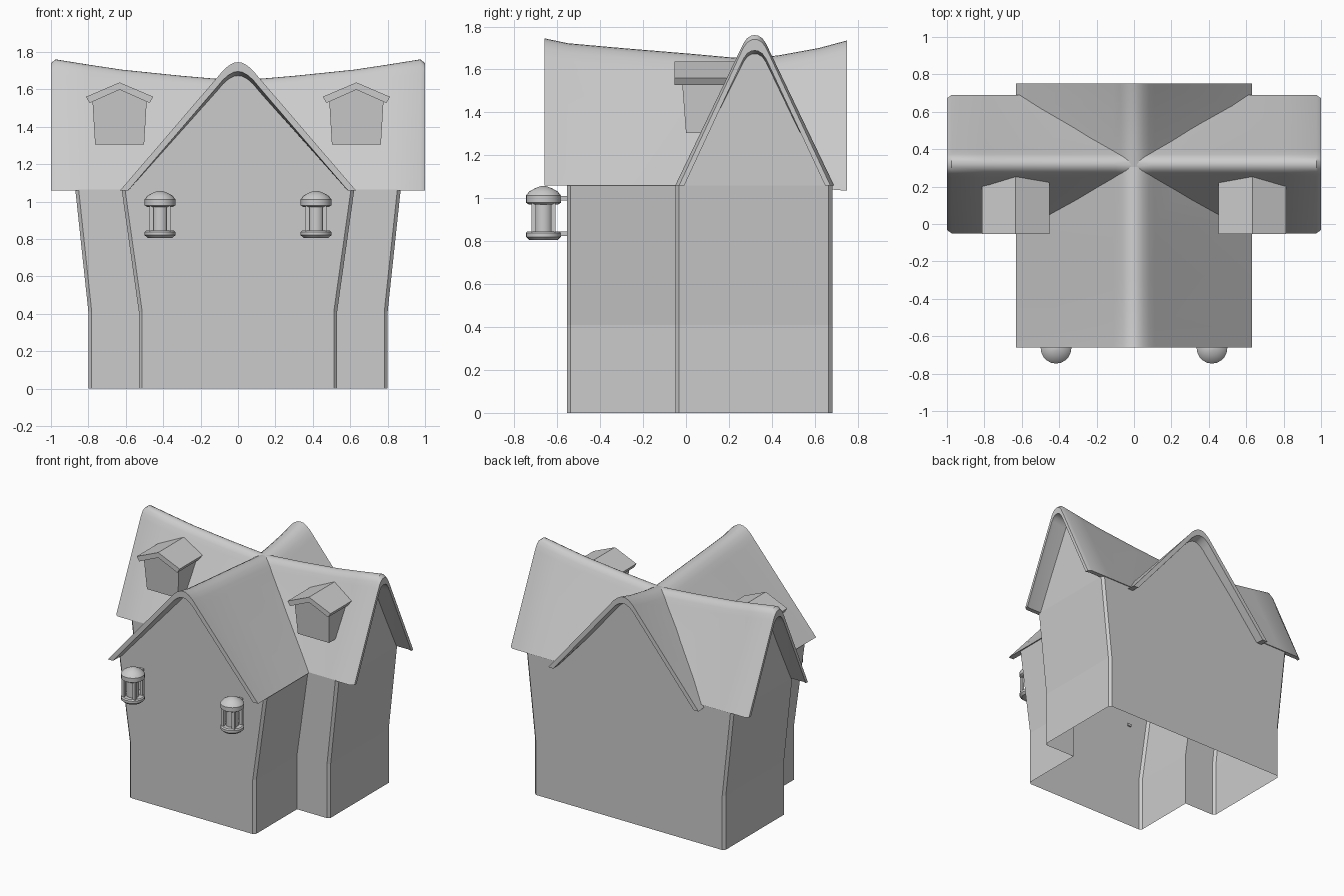
import bpy, bmesh, math
from mathutils import Matrix, Vector

if "Cube" in bpy.data.objects:
    bpy.data.objects.remove(bpy.data.objects["Cube"])

C = 0.32       # y of the roof crossing
EAVE = 1.06
# ridge rounding: (distance from ridge, drop below ridge)
CROSS = dict(hw=0.63, t=0.05, curve=[(0.11, 0.08), (0.08, 0.044), (0.05, 0.018), (0.022, 0.003)])
SIDE = dict(hw=0.37, t=0.07, curve=[(0.07, 0.075), (0.052, 0.038), (0.035, 0.014), (0.015, 0.002)])


def finish(name, bm, angle=None):
    bmesh.ops.recalc_face_normals(bm, faces=bm.faces)
    me = bpy.data.meshes.new(name)
    bm.to_mesh(me)
    bm.free()
    ob = bpy.data.objects.new(name, me)
    bpy.context.collection.objects.link(ob)
    if angle:
        bpy.ops.object.select_all(action='DESELECT')
        ob.select_set(True)
        bpy.context.view_layer.objects.active = ob
        bpy.ops.object.shade_smooth_by_angle(angle=math.radians(angle))
    return ob


def profile(kind, h, eave=EAVE, drop=0.0, shrink=0.0):
    """Gable outline, left eave to right eave, lowered by drop."""
    s, d = kind['curve'][0]
    hw = kind['hw'] - shrink
    slope = (h - d - eave) / (hw - s)
    half = [(hw - drop / slope, eave)] + [(u, h - k - drop) for u, k in kind['curve']]
    return [(-u, z) for u, z in half] + [(0, h - drop)] + [(u, z) for u, z in reversed(half)]


def roof_arm(name, kind, angle, stations, valley):
    """One roof arm from the crossing outwards, cut along its valleys."""
    bm = bmesh.new()
    rings = []
    for d, h, eave, sh in stations:
        outer = profile(kind, h, eave, 0, sh)
        inner = profile(kind, h, eave, kind['t'] - sh, sh)
        rings.append([bm.verts.new((u, d, z)) for u, z in outer + inner[::-1]])
    n = len(rings[0])
    for a, b in zip(rings, rings[1:]):
        for i in range(n):
            j = (i + 1) % n
            bm.faces.new((a[i], a[j], b[j], b[i]))
    e = rings[-1]
    for i in range(n // 2 - 1):
        bm.faces.new((e[i], e[i + 1], e[n - 2 - i], e[n - 1 - i]))
    U, D = valley
    for s in (-1, 1):
        bmesh.ops.bisect_plane(bm, geom=bm.verts[:] + bm.edges[:] + bm.faces[:],
                               plane_co=(0, -0.03, 0), plane_no=Vector((s / U, -1 / D, 0)).normalized(),
                               clear_outer=True)
    bm.transform(Matrix.Translation((0, C, 0)) @ Matrix.Rotation(math.radians(angle), 4, 'Z'))
    return finish(name, bm, 38)


# Roof arms: (distance, ridge height, eave height, end shrink)
side_st = [(-0.05, 1.645, EAVE, 0), (0.1, 1.655, EAVE, 0), (0.3, 1.672, EAVE, 0), (0.62, 1.705, EAVE, 0),
           (0.8, 1.732, EAVE, 0), (0.975, 1.76, EAVE, 0), (1.0, 1.74, EAVE, 0.018)]
front_st = [(-0.05, 1.645, EAVE, 0), (0.12, 1.657, EAVE, 0), (0.32, 1.675, EAVE, 0), (0.6, 1.698, EAVE, 0),
            (0.87, 1.722, EAVE, 0), (0.98, 1.745, EAVE, 0)]
back_st = [(-0.05, 1.645, EAVE, 0), (0.12, 1.667, EAVE, 0), (0.3, 1.7, 1.045, 0), (0.43, 1.735, 1.035, 0)]
roof_arm("roof_right", SIDE, -90, side_st, (0.37, 0.63))
roof_arm("roof_left", SIDE, 90, side_st, (0.37, 0.63))
roof_arm("roof_front", CROSS, 180, front_st, (0.63, 0.37))
roof_arm("roof_back", CROSS, 0, back_st, (0.63, 0.37))

# Walls: T-shaped open shell, flared above z = 0.41
bm = bmesh.new()
rings = []
c = 0.018
for z, w, m in ((0, 0.53, 0.80), (0.41, 0.53, 0.80), (1.065, 0.622, 0.87)):
    right = [(w - c, -0.555), (w, -0.555 + c), (w, -0.05), (m - c, -0.05), (m, -0.05 + c),
             (m, 0.683 - c), (m - c, 0.683)]
    plan = right + [(-x, y) for x, y in reversed(right)]
    rings.append([bm.verts.new((x, y, z)) for x, y in plan])
for a, b in zip(rings, rings[1:]):
    for i in range(len(a)):
        j = (i + 1) % len(a)
        bm.faces.new((a[i], a[j], b[j], b[i]))
# Gable ends above the walls
for y, h in ((-0.555, 1.72), (0.683, 1.715)):
    bm.faces.new([bm.verts.new((u, y, z)) for u, z in profile(CROSS, h, drop=0.03)])
for x in (-0.87, 0.87):
    bm.faces.new([bm.verts.new((x, C + u, z)) for u, z in profile(SIDE, 1.742, drop=0.04)])
finish("walls", bm)


def prism(bm, front, back):
    """Solid between two matching outlines."""
    a = [bm.verts.new(p) for p in front]
    b = [bm.verts.new(p) for p in back]
    bm.faces.new(a)
    bm.faces.new(b[::-1])
    for i in range(len(a)):
        j = (i + 1) % len(a)
        bm.faces.new((a[i], b[i], b[j], a[j]))


def box(bm, size, pos):
    bmesh.ops.create_cube(bm, size=1, matrix=Matrix.Translation(pos) @ Matrix.Diagonal((*size, 1)))


def lathe(bm, pts, x, y, n=20):
    """Turned shape from (radius, height) points."""
    rows = [[bm.verts.new((x + r * math.cos(k * math.tau / n), y + r * math.sin(k * math.tau / n), z))
             for k in range(n)] for r, z in pts]
    for a, b in zip(rows, rows[1:]):
        for i in range(n):
            j = (i + 1) % n
            bm.faces.new((a[i], a[j], b[j], b[i]))
    bm.faces.new(rows[0][::-1])
    bm.faces.new(rows[-1])


for s, side in ((-1, "left"), (1, "right")):
    # Dormer body and its little gabled roof
    x0 = s * 0.633
    bm = bmesh.new()
    body = [(-0.131, 0.0, 1.305), (0.131, 0.0, 1.305), (0.145, -0.018, 1.54), (0, -0.02, 1.61), (-0.145, -0.018, 1.54)]
    prism(bm, [(x0 + u, y, z) for u, y, z in body],
          [(x0 + u, 0.1 + (z - 1.305) * 0.45, z) for u, y, z in body])
    finish("dormer_body_" + side, bm)
    bm = bmesh.new()
    cap = [(-0.18, 1.56), (-0.16, 1.527), (0, 1.598), (0.16, 1.527), (0.18, 1.56), (0, 1.637)]
    prism(bm, [(x0 + u, -0.053, z) for u, z in cap], [(x0 + u, 0.27, z) for u, z in cap])
    finish("dormer_roof_" + side, bm)

    # Lantern: base, core, cap, posts and wall brackets
    lx, ly = s * 0.417, -0.664
    bm = bmesh.new()
    lathe(bm, [(0.066, 0.805), (0.082, 0.82), (0.082, 0.838), (0.074, 0.846)], lx, ly)
    lathe(bm, [(0.043, 0.84), (0.043, 0.985)], lx, ly)
    lathe(bm, [(0.07, 0.972), (0.082, 0.98), (0.082, 1.012), (0.066, 1.032), (0.04, 1.046), (0.012, 1.057)], lx, ly)
    for k in range(4):
        a = math.radians(45 + 90 * k)
        box(bm, (0.022, 0.022, 0.15), (lx + 0.064 * math.cos(a), ly + 0.064 * math.sin(a), 0.91))
    for z in (0.835, 1.0):
        box(bm, (0.03, 0.08, 0.02), (lx, -0.585, z))
    finish("lantern_" + side, bm, 30)
